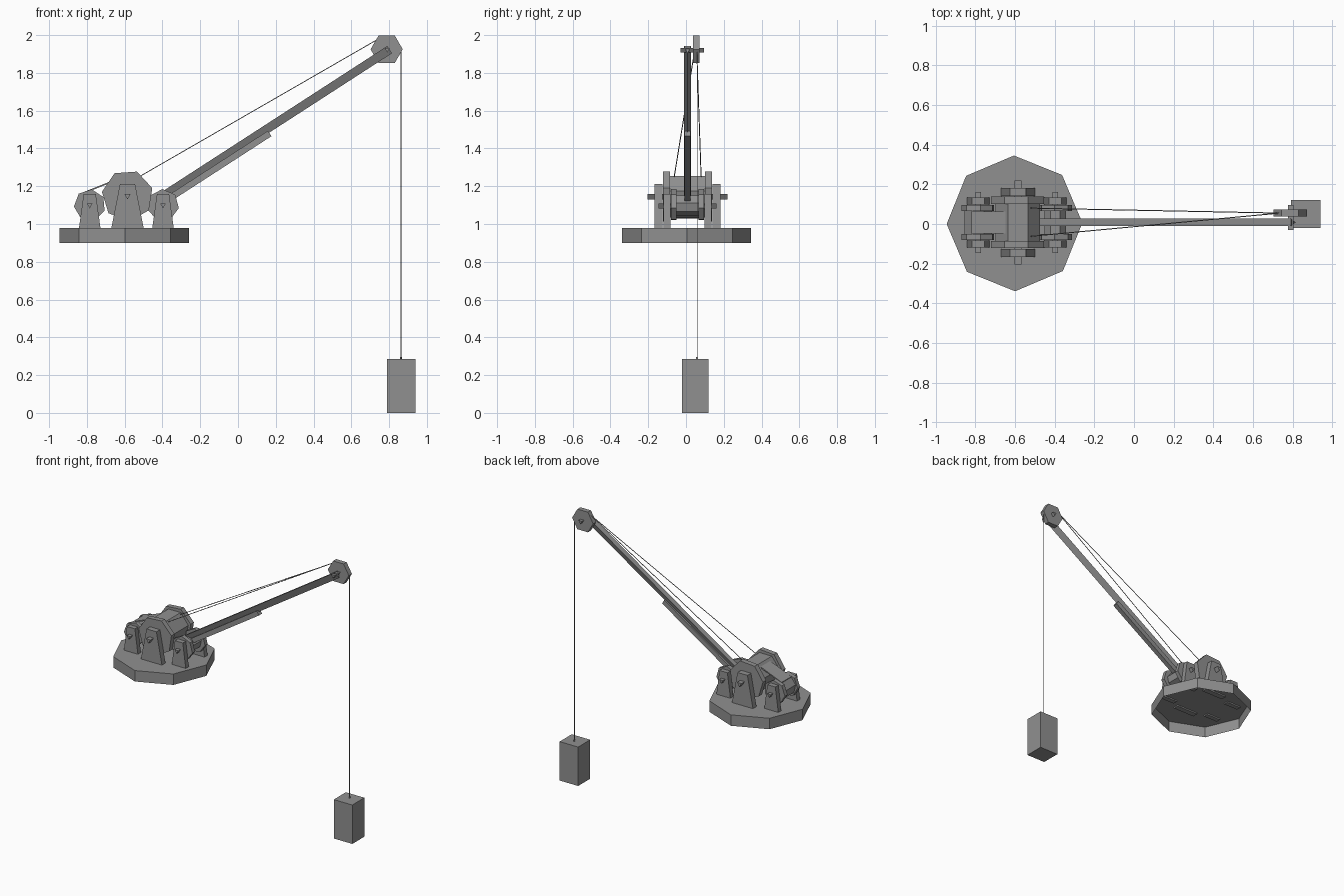
import bpy, bmesh, math
from mathutils import Vector

cube = bpy.data.objects.get("Cube")
if cube:
    bpy.data.objects.remove(cube, do_unlink=True)

grey = bpy.data.materials.new("plain grey")
grey.use_nodes = True
COLOUR = (0.28, 0.28, 0.28, 1)
grey.diffuse_color = COLOUR
grey.node_tree.nodes["Principled BSDF"].inputs["Base Color"].default_value = COLOUR

MID = 0.008  # y of the machine's centre plane


def extrude(name, points, vector, closed=True):
    """Flat-shaded prism: an outline pushed along a vector, with or without its first cap."""
    bm = bmesh.new()
    face = bm.faces.new([bm.verts.new(p) for p in points])
    out = bmesh.ops.extrude_face_region(bm, geom=[face], use_keep_orig=True)
    moved = [v for v in out["geom"] if isinstance(v, bmesh.types.BMVert)]
    bmesh.ops.translate(bm, verts=moved, vec=vector)
    bmesh.ops.recalc_face_normals(bm, faces=bm.faces)
    if not closed:
        bmesh.ops.delete(bm, geom=[face], context="FACES_ONLY")
    mesh = bpy.data.meshes.new(name)
    bm.to_mesh(mesh)
    bm.free()
    mesh.materials.append(grey)
    obj = bpy.data.objects.new(name, mesh)
    bpy.context.collection.objects.link(obj)


def side_prism(name, outline, y0, y1):
    """Outline in the x-z plane, running from y0 to y1."""
    extrude(name, [(x, y0, z) for x, z in outline], (0, y1 - y0, 0))


def ngon(x, z, radius, sides, phase):
    angles = [math.radians(phase) + math.tau * i / sides for i in range(sides)]
    return [(x + radius * math.cos(a), z + radius * math.sin(a)) for a in angles]


def beam(name, start, end, section):
    """Sweep a (side, up) section along a straight line."""
    start, end = Vector(start), Vector(end)
    along = (end - start).normalized()
    side = Vector((0, 1, 0))
    up = along.cross(side).normalized()
    if up.z < 0:
        up = -up
    extrude(name, [start + side * s + up * u for s, u in section], end - start)


def rect(half_width, low, high):
    return [(-half_width, low), (half_width, low), (half_width, high), (-half_width, high)]


# Octagonal platform, a shell open underneath
platform = ngon(-0.602, 0.003, 0.342, 8, 0.5)
extrude("platform", [(x, y, 0.9) for x, y in platform], (0, 0, 0.08), closed=False)


def winch(name, x, z, flange, body, phase, stand, reach, axle):
    """Drum with two flanges, two tapering stands and a triangular axle."""
    foot, head, top = stand
    inner, middle, outer, tip = reach
    side_prism(name + "_drum", ngon(x, z, body, 7, 13), MID - inner, MID + inner)
    side_prism(name + "_axle", ngon(x, z, axle, 3, -90), MID - tip, MID + tip)
    # The stands poke slightly through the platform's top plate
    outline = [(x - foot, 0.97), (x + foot, 0.97), (x + head, top), (x - head, top)]
    for label, s in (("left", 1), ("right", -1)):
        side_prism(f"{name}_flange_{label}", ngon(x, z, flange, 7, phase),
                   MID + s * inner, MID + s * middle)
        side_prism(f"{name}_stand_{label}", outline, MID + s * (middle + 0.003), MID + s * outer)


# Main winch and the two smaller ones
small_stand = (0.058, 0.032, 1.16)
small_reach = (0.058, 0.088, 0.126, 0.153)
winch("main_winch", -0.585, 1.15, 0.137, 0.115, 17,
      (0.087, 0.04, 1.212), (0.093, 0.13, 0.174, 0.211), 0.02)
winch("rear_winch", -0.785, 1.1, 0.084, 0.07, 31, small_stand, small_reach, 0.017)
winch("boom_winch", -0.397, 1.1, 0.085, 0.055, 41, small_stand, small_reach, 0.017)

# Belt from the rear drum up to the main drum
beam("drum_belt", (-0.82, MID, 1.168), (-0.63, MID, 1.244), rect(0.056, -0.008, 0))

# Boom: triangular beam with a rectangular sleeve beneath
SLOPE = 0.647


def on_boom(x):
    return (x, MID, 1.924 + (x - 0.802) * SLOPE)


beam("boom", on_boom(-0.48), on_boom(0.802),
     [(-0.019, 0.022), (0.019, 0.022), (0, -0.024)])
beam("boom_sleeve", on_boom(-0.48), on_boom(0.152), rect(0.017, -0.046, -0.012))

# Pulley wheel and axle at the boom tip
side_prism("tip_pulley", ngon(0.787, 1.925, 0.085, 6, 0), 0.037, 0.072)
side_prism("tip_axle", ngon(0.79, 1.924, 0.016, 3, -90), -0.03, 0.095)

# Hauling ropes
ROPE = 0.0025
for label, y in (("left", 0.08), ("right", -0.062)):
    beam("haul_rope_" + label, (-0.52, y, 1.252), (0.735, 0.055, 1.975),
         ngon(0, 0, ROPE, 6, 0))

# Hanging rope, peg and load
rope = ngon(0.862, 0.06, ROPE, 6, 0)
extrude("hanging_rope", [(x, y, 0.28) for x, y in rope], (0, 0, 1.645))
peg = ngon(0.862, 0.06, 0.006, 3, 30)
extrude("load_peg", [(x, y, 0.28) for x, y in peg], (0, 0, 0.015))
side_prism("load", [(0.79, 0), (0.94, 0), (0.94, 0.285), (0.79, 0.285)], -0.02, 0.12)
